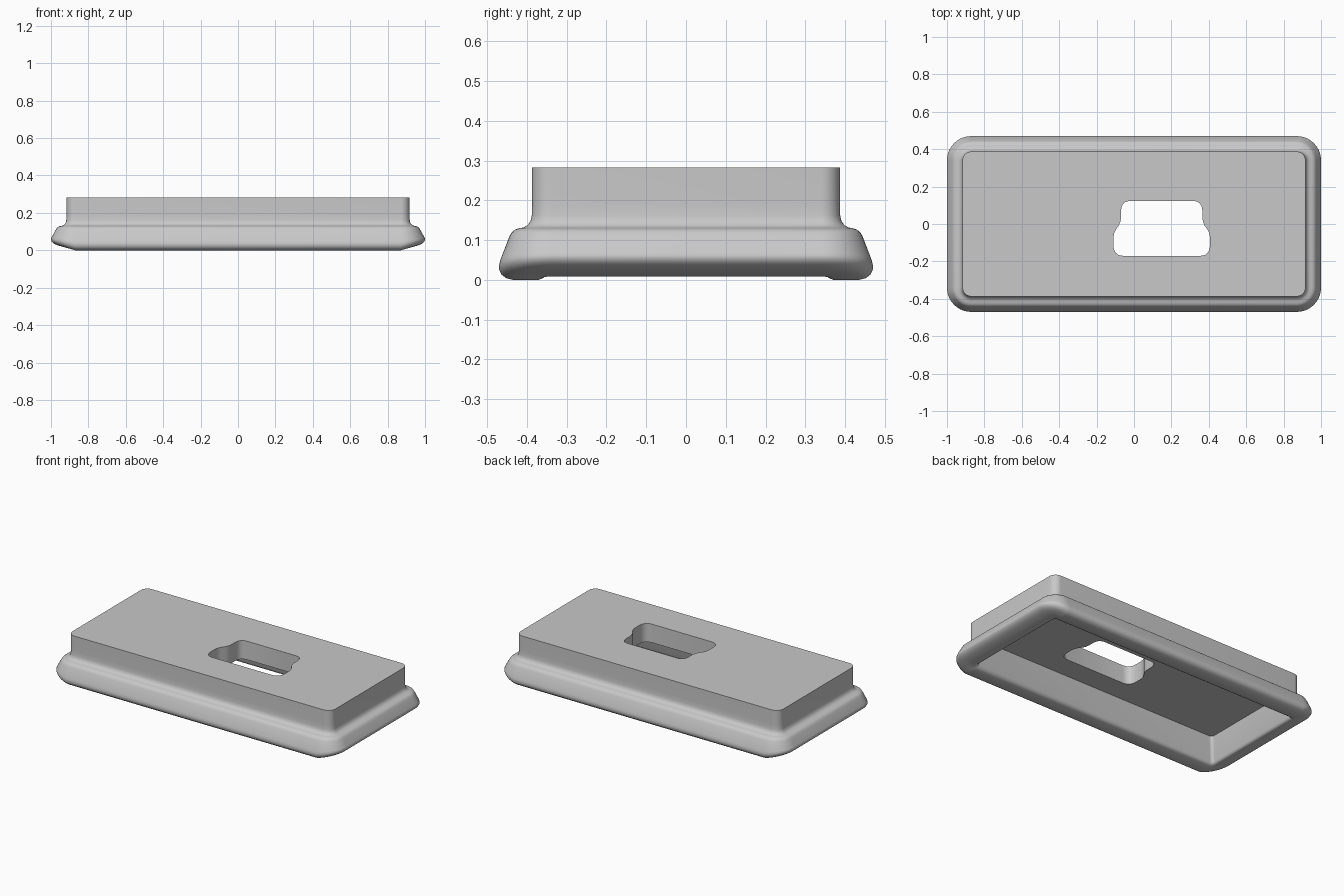
import bpy, bmesh, math

if "Cube" in bpy.data.objects:
    bpy.data.objects.remove(bpy.data.objects["Cube"])

grey = bpy.data.materials.new("plain_grey")
grey.use_nodes = True
COLOR = (0.58, 0.58, 0.58, 1)
grey.diffuse_color = COLOR
grey.node_tree.nodes["Principled BSDF"].inputs["Base Color"].default_value = COLOR

CORE_X, CORE_Y, STEPS = 0.87, 0.34, 10
FOOT_TOP = 0.11


def ring(bm, offset, z, outside):
    """Rounded rectangle at a distance from the core rectangle."""
    r = max(offset, 0.02)
    inset = offset - r
    verts = []
    for k, (sx, sy) in enumerate(((1, 1), (-1, 1), (-1, -1), (1, -1))):
        for i in range(STEPS + 1):
            a = math.pi / 2 * (k + i / STEPS)
            x = sx * (CORE_X + inset) + r * math.cos(a)
            y = sy * (CORE_Y + inset) + r * math.sin(a)
            # underside rises toward the short ends, fading out up the foot
            fade = max(0, 1 - z / FOOT_TOP) if outside else 0
            rise = 0.28 * max(0, abs(x) - CORE_X) * fade
            verts.append(bm.verts.new((x, y, z + rise)))
    return verts


def make_object(name, bm):
    bmesh.ops.remove_doubles(bm, verts=bm.verts, dist=0.0001)
    bmesh.ops.recalc_face_normals(bm, faces=bm.faces)
    mesh = bpy.data.meshes.new(name)
    bm.to_mesh(mesh)
    bm.free()
    mesh.materials.append(grey)
    obj = bpy.data.objects.new(name, mesh)
    bpy.context.collection.objects.link(obj)
    return obj


# Body: one wall section from the cavity ceiling, around the foot, to the top
section = [(-0.025, 0.165), (0.008, 0.022), (0.012, 0.012), (0.019, 0.005), (0.03, 0.0),
           (0.095, 0.0), (0.112, 0.004), (0.124, 0.013), (0.13, 0.026),
           (0.13, 0.038), (0.127, 0.05), (0.104, 0.11), (0.098, 0.12),
           (0.089, 0.127), (0.078, 0.13), (0.068, 0.132), (0.058, 0.138),
           (0.051, 0.148), (0.048, 0.162), (0.047, 0.19), (0.047, 0.282)]
bm = bmesh.new()
rings = [ring(bm, d, z, d > 0) for d, z in section]
for lower, upper in zip(rings, rings[1:]):
    n = len(lower)
    for i in range(n):
        j = (i + 1) % n
        bm.faces.new((lower[i], lower[j], upper[j], upper[i]))
bm.faces.new(rings[0])
bm.faces.new(rings[-1])
body = make_object("base_body", bm)

# Port opening: mirrored outline, wide at the front and narrower at the back
MID = 0.148
half = [(0.208, -0.17), (0.231, -0.166), (0.247, -0.153), (0.256, -0.135),
        (0.258, -0.115), (0.258, -0.07), (0.254, -0.048), (0.245, -0.03),
        (0.229, -0.008), (0.221, 0.012), (0.217, 0.035), (0.217, 0.075),
        (0.213, 0.097), (0.201, 0.114), (0.18, 0.122)]
outline = [(MID + x, y) for x, y in half] + [(MID - x, y) for x, y in reversed(half)]
bm = bmesh.new()
face = bm.faces.new([bm.verts.new((x, y, 0.05)) for x, y in outline])
grown = bmesh.ops.extrude_face_region(bm, geom=[face])
top = [v for v in grown["geom"] if isinstance(v, bmesh.types.BMVert)]
bmesh.ops.translate(bm, verts=top, vec=(0, 0, 0.4))
cutter = make_object("opening_cutter", bm)
cutter.hide_render = True

cut = body.modifiers.new("opening", 'BOOLEAN')
cut.operation = 'DIFFERENCE'
cut.solver = 'EXACT'
cut.object = cutter
bpy.ops.object.select_all(action='DESELECT')
body.select_set(True)
bpy.context.view_layer.objects.active = body
bpy.ops.object.modifier_apply(modifier=cut.name)
bpy.data.objects.remove(cutter)
bpy.ops.object.shade_smooth_by_angle(angle=math.radians(35))
